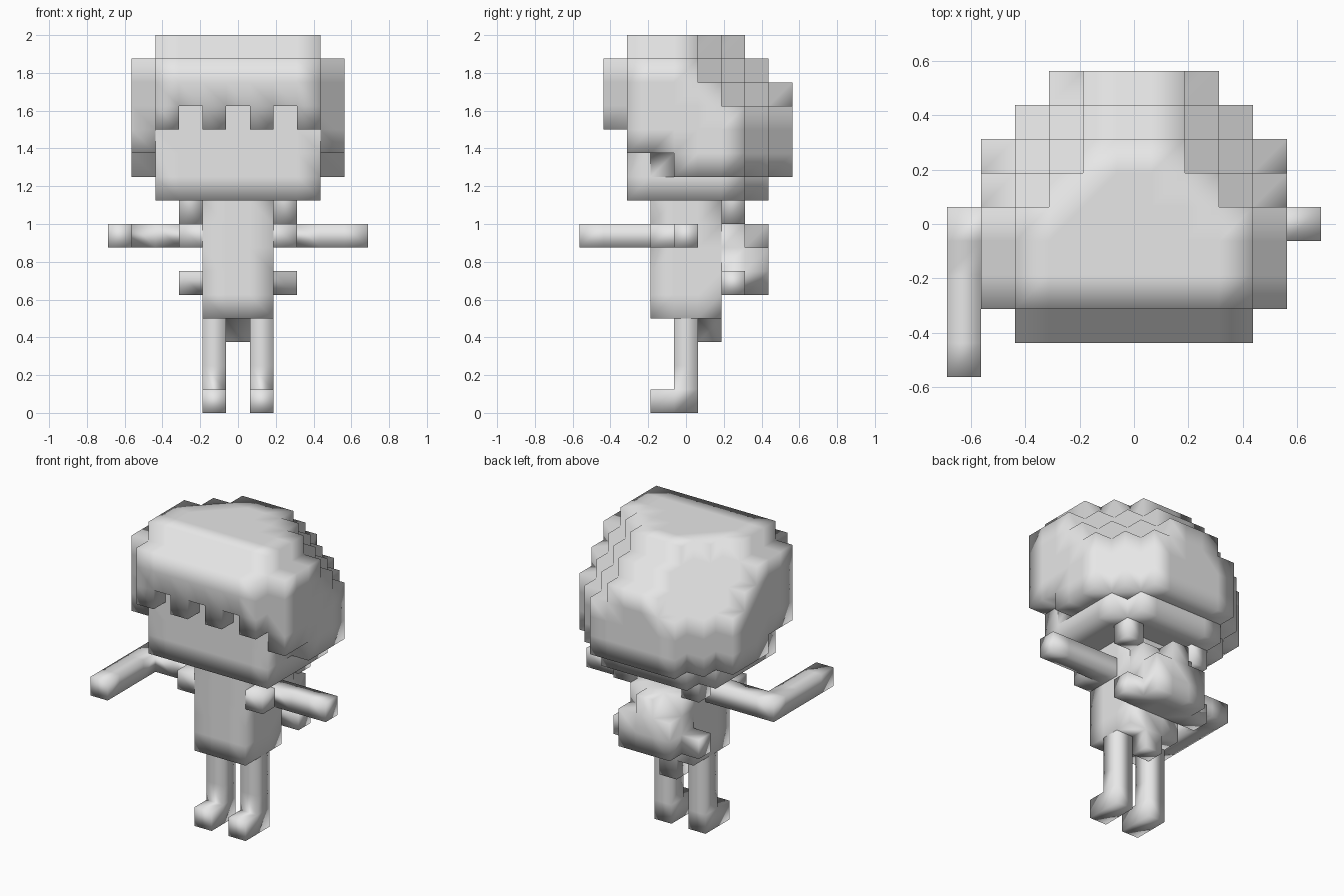
import bpy

if "Cube" in bpy.data.objects:
    bpy.data.objects.remove(bpy.data.objects["Cube"])

U = 0.125  # edge length of one block

grey = bpy.data.materials.new("light_grey")
grey.diffuse_color = (0.8, 0.8, 0.8, 1)
grey.use_nodes = True
grey.node_tree.nodes["Principled BSDF"].inputs["Base Color"].default_value = grey.diffuse_color


def box(xs, ys, zs):
    """Block cells in inclusive ranges; x and y are centred on 0, z starts at 0."""
    return {(x, y, z) for x in range(xs[0], xs[1] + 1)
            for y in range(ys[0], ys[1] + 1)
            for z in range(zs[0], zs[1] + 1)}


def both_sides(cells):
    return cells | {(-x, y, z) for x, y, z in cells}


parts = {}

# Legs with feet pointing forward
for name, s in (("left_leg", -1), ("right_leg", 1)):
    parts[name] = box((s, s), (0, 0), (0, 3)) | box((s, s), (-1, -1), (0, 0))

# Body with a small block between the legs
parts["torso"] = box((-1, 1), (-1, 1), (4, 8)) | {(0, 1, 3)}

# Arms: one straight out, one bent forward
parts["right_arm"] = box((2, 5), (0, 0), (7, 7))
parts["left_arm"] = box((-5, -2), (0, 0), (7, 7)) | box((-5, -5), (-4, -1), (7, 7))

# Shoulder blocks at the chest
parts["shoulder_blocks"] = both_sides({(2, -1, 7)})

# Back bundle with side knobs and a top knob
parts["back_bundle"] = (box((-1, 1), (2, 3), (5, 6)) | box((-1, 1), (2, 2), (7, 7))
                        | {(0, 3, 7)} | both_sides({(2, 2, 5)}))

# Head base: lower layer with clipped rear corners, plus the face
parts["head"] = ({c for c in box((-3, 3), (-2, 3), (9, 9)) if abs(c[0]) + c[1] <= 5}
                 | box((-3, 3), (-2, -2), (10, 12)))

# Hair: a big block stepped off along the upper rear corners
hair = (box((-3, 3), (-1, 4), (10, 13)) | box((-3, 3), (-2, 3), (13, 14))
        | box((-3, 3), (-2, 2), (15, 15))
        | both_sides(box((4, 4), (-2, 2), (11, 14)) | box((4, 4), (0, 2), (10, 10))))
hair = {c for c in hair
        if abs(c[0]) + c[1] <= 6 and abs(c[0]) + c[1] + c[2] <= 18}
# Notched fringe
hair |= box((-3, 3), (-3, -3), (13, 14)) | {(x, -3, 12) for x in (-3, -1, 1, 3)}
# Tufts at the nape
hair |= both_sides({(2, 2, 8)})
parts["hair"] = hair

solid = set().union(*parts.values())


def build(name, cells):
    """Make the outer skin of a group of blocks, with shared corners."""
    index, verts, faces = {}, [], []

    def corner(p):
        if p not in index:
            index[p] = len(verts)
            verts.append(((p[0] - 0.5) * U, (p[1] - 0.5) * U, p[2] * U))
        return index[p]

    for cell in sorted(cells):
        for axis in range(3):
            a, b = (axis + 1) % 3, (axis + 2) % 3
            for side in (0, 1):
                near = list(cell)
                near[axis] += 2 * side - 1
                if tuple(near) in solid:
                    continue
                loop = []
                for da, db in ((0, 0), (1, 0), (1, 1), (0, 1)):
                    p = list(cell)
                    p[axis] += side
                    p[a] += da
                    p[b] += db
                    loop.append(corner(tuple(p)))
                faces.append(loop if side else loop[::-1])
    mesh = bpy.data.meshes.new(name)
    mesh.from_pydata(verts, [], faces)
    mesh.materials.append(grey)
    mesh.shade_smooth()
    obj = bpy.data.objects.new(name, mesh)
    bpy.context.collection.objects.link(obj)


for part_name, part_cells in parts.items():
    build(part_name, part_cells)
